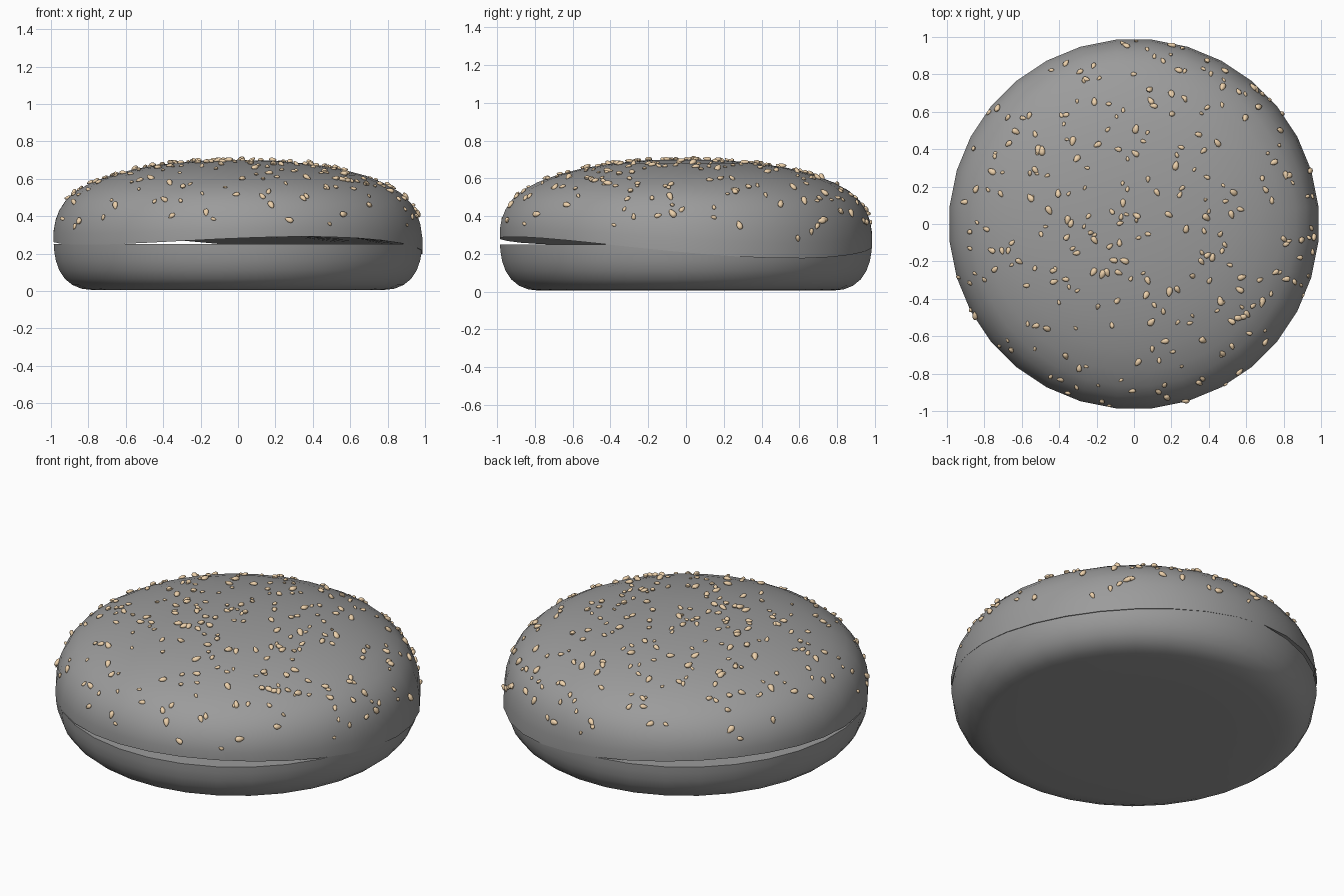
import bpy, bmesh, math, random
from mathutils import Vector, Matrix
from mathutils.bvhtree import BVHTree

if "Cube" in bpy.data.objects:
    bpy.data.objects.remove(bpy.data.objects["Cube"])

random.seed(7)
SIDES = 32
R = 0.99


def warp(x, y):
    # saddle-shaped lift of the crown rim: open at front and back left
    a = math.radians(35)
    c = (x * math.cos(a) + y * math.sin(a)) / R
    return -0.075 * (c * c + 0.475 * c - 0.4875)


def material(name, r, g, b):
    mat = bpy.data.materials.new(name)
    mat.diffuse_color = (r, g, b, 1)
    mat.use_nodes = True
    mat.node_tree.nodes["Principled BSDF"].inputs["Base Color"].default_value = mat.diffuse_color
    return mat


def finish(name, bm, mat):
    me = bpy.data.meshes.new(name)
    bm.to_mesh(me)
    bm.free()
    me.materials.append(mat)
    ob = bpy.data.objects.new(name, me)
    bpy.context.collection.objects.link(ob)
    bpy.ops.object.select_all(action='DESELECT')
    ob.select_set(True)
    bpy.context.view_layer.objects.active = ob
    bpy.ops.object.shade_smooth_by_angle(angle=math.radians(45))
    return ob


def lathe(name, profile, mat):
    """profile: (radius, z, warp weight) from the bottom centre to the top centre"""
    bm = bmesh.new()
    rings = []
    for r, z, w in profile:
        ring = []
        for i in range(1 if r == 0 else SIDES):
            a = 2 * math.pi * (i + 0.5) / SIDES
            x, y = r * math.cos(a), r * math.sin(a)
            ring.append(bm.verts.new((x, y, z + w * warp(x, y))))
        rings.append(ring)
    for lo, hi in zip(rings, rings[1:]):
        for i in range(SIDES):
            j = (i + 1) % SIDES
            if len(lo) == 1:
                bm.faces.new((lo[0], hi[j], hi[i]))
            elif len(hi) == 1:
                bm.faces.new((lo[i], lo[j], hi[0]))
            else:
                bm.faces.new((lo[i], lo[j], hi[j], hi[i]))
    bmesh.ops.recalc_face_normals(bm, faces=bm.faces)
    tree = BVHTree.FromBMesh(bm)
    finish(name, bm, mat)
    return tree


bun_grey = material("bun_grey", 0.33, 0.33, 0.33)
seed_tan = material("seed_tan", 0.85, 0.64, 0.41)

# Bottom bun: rounded heel with a flat cut face
lathe("bottom_bun", [
    (0, 0.005, 0), (0.5, 0.005, 0), (0.78, 0.005, 0), (0.84, 0.012, 0),
    (0.89, 0.032, 0), (0.93, 0.065, 0), (0.96, 0.11, 0), (0.978, 0.16, 0),
    (0.987, 0.21, 0), (R, 0.25, 0), (0.6, 0.25, 0), (0, 0.25, 0)], bun_grey)

# Top bun: low dome with a slightly warped cut face
tree = lathe("top_bun", [
    (0, 0.265, 1), (0.35, 0.265, 1), (0.7, 0.265, 1), (R, 0.25, 1),
    (R, 0.31, 0.7), (0.98, 0.37, 0.45), (0.96, 0.425, 0.3), (0.925, 0.48, 0.2),
    (0.87, 0.53, 0.15), (0.79, 0.575, 0.1), (0.68, 0.618, 0.05), (0.54, 0.655, 0),
    (0.38, 0.68, 0), (0.2, 0.696, 0), (0, 0.70, 0)], bun_grey)

# Sesame seeds: teardrops scattered over the dome, lying along its surface
bm = bmesh.new()
placed = 0
while placed < 285:
    r = 0.988 * random.random() ** 0.46
    a = random.uniform(0, 2 * math.pi)
    hit, normal, _, _ = tree.ray_cast(Vector((r * math.cos(a), r * math.sin(a), 2)),
                                      Vector((0, 0, -1)))
    if hit is None:
        continue
    size = random.uniform(0.013, 0.027)
    spin = Matrix.Rotation(random.uniform(0, 2 * math.pi), 4, 'Z')
    tilt = Matrix.Rotation(random.gauss(0, 0.3), 4, 'Y')
    place = (Matrix.Translation(hit + normal * size * 0.25)
             @ normal.to_track_quat('Z', 'Y').to_matrix().to_4x4() @ spin @ tilt)
    verts = bmesh.ops.create_uvsphere(bm, u_segments=10, v_segments=6, radius=1)["verts"]
    for v in verts:
        taper = 0.62 - 0.18 * v.co.x
        v.co = place @ Vector((v.co.x * size, v.co.y * size * taper,
                               v.co.z * size * taper * 0.75))
    placed += 1
finish("sesame_seeds", bm, seed_tan)
